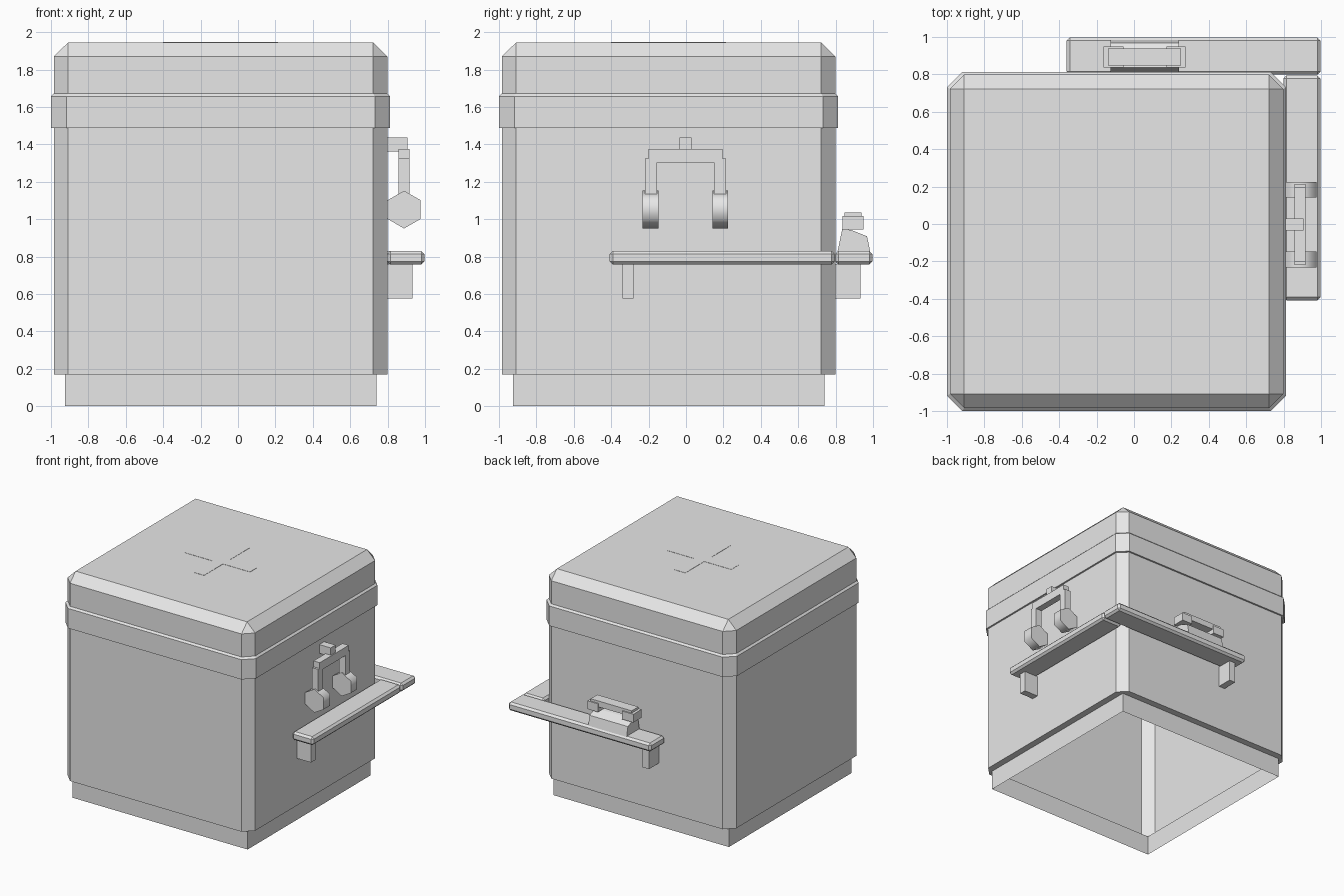
import bpy, bmesh, math
from mathutils import Matrix, Vector

if "Cube" in bpy.data.objects:
    bpy.data.objects.remove(bpy.data.objects["Cube"])

C = -0.093  # centre of the main box in x and y
grey = bpy.data.materials.new("plain grey")
grey.diffuse_color = (0.8, 0.8, 0.8, 1)
grey.use_nodes = True
grey.node_tree.nodes["Principled BSDF"].inputs["Base Color"].default_value = grey.diffuse_color


def finish(name, bm):
    me = bpy.data.meshes.new(name)
    bm.to_mesh(me)
    bm.free()
    me.materials.append(grey)
    ob = bpy.data.objects.new(name, me)
    bpy.context.collection.objects.link(ob)
    return ob


def box(name, x, y, z, bevel=0):
    bm = bmesh.new()
    bmesh.ops.create_cube(bm, size=1)
    for v in bm.verts:
        v.co = [(a + b) / 2 + c * (b - a) for (a, b), c in zip((x, y, z), v.co)]
    if bevel:
        bmesh.ops.bevel(bm, geom=bm.edges[:], offset=bevel, segments=1, affect='EDGES')
    return finish(name, bm)


def prism(name, points, depth):
    """Extrude a flat outline along a vector."""
    bm = bmesh.new()
    f = bm.faces.new([bm.verts.new(p) for p in points])
    ext = bmesh.ops.extrude_face_region(bm, geom=[f], use_keep_orig=True)
    bmesh.ops.translate(bm, vec=depth, verts=[g for g in ext["geom"] if isinstance(g, bmesh.types.BMVert)])
    bmesh.ops.recalc_face_normals(bm, faces=bm.faces[:])
    return finish(name, bm)


# Main box: chamfered square rings lofted upward, open underneath
def ring(bm, half, flat, z):
    pts = [(half, -flat), (half, flat), (flat, half), (-flat, half),
           (-half, flat), (-half, -flat), (-flat, -half), (flat, -half)]
    return [bm.verts.new((C + x, C + y, z)) for x, y in pts]


bm = bmesh.new()
levels = [(0.833, 0.833, 0), (0.833, 0.833, 0.17), (0.891, 0.815, 0.17),
          (0.891, 0.815, 1.487), (0.906, 0.825, 1.487), (0.906, 0.825, 1.657),
          (0.891, 0.815, 1.672), (0.891, 0.815, 1.87), (0.815, 0.815, 1.945)]
rings = [ring(bm, *lv) for lv in levels]
for a, b in zip(rings, rings[1:]):
    for i in range(8):
        j = (i + 1) % 8
        bm.faces.new((a[i], a[j], b[j], b[i]))
bm.faces.new(rings[-1])
bmesh.ops.remove_doubles(bm, verts=bm.verts[:], dist=1e-5)
finish("box_shell", bm)

# Roof marking: thin ring and cross plates
bm = bmesh.new()
loops = []
for r in (0.485, 0.39):
    loops.append([bm.verts.new((C + r * math.cos(math.tau * i / 20),
                                C + r * math.sin(math.tau * i / 20), 1.947)) for i in range(20)])
for i in range(20):
    j = (i + 1) % 20
    bm.faces.new((loops[0][i], loops[0][j], loops[1][j], loops[1][i]))
finish("roof_ring", bm)
w, l = 0.051, 0.308
cross = [(w, w), (w, l), (-w, l), (-w, w), (-l, w), (-l, -w),
         (-w, -w), (-w, -l), (w, -l), (w, -w), (l, -w), (l, w)]
prism("roof_cross", [(C + x, C + y, 1.945) for x, y in cross], Vector((0, 0, 0.002)))

# Corner shelves with brackets
box("right_shelf", (0.798, 0.997), (-0.408, 0.795), (0.757, 0.83), 0.017)
box("back_shelf", (-0.36, 0.997), (0.798, 0.997), (0.757, 0.83), 0.017)
box("right_bracket", (0.798, 0.932), (-0.34, -0.28), (0.575, 0.76))
box("back_bracket", (-0.30, -0.24), (0.798, 0.932), (0.575, 0.76))

# Headset hanging from a peg on the right wall
box("headset_peg", (0.798, 0.907), (-0.036, 0.03), (1.362, 1.437))
box("headset_band", (0.857, 0.917), (-0.2, 0.194), (1.303, 1.375))
for side, s in (("front", -1), ("back", 1)):
    y = sorted((-0.003 + s * 0.153, -0.003 + s * 0.217))
    box(side + "_headset_arm", (0.857, 0.917), y, (1.08, 1.325))
    bm = bmesh.new()
    turn = (Matrix.Translation((0.888, -0.003 + s * 0.186, 1.051))
            @ Matrix.Rotation(math.pi / 2, 4, 'X') @ Matrix.Rotation(math.pi / 6, 4, 'Z'))
    bmesh.ops.create_cone(bm, cap_ends=True, segments=6, radius1=0.101, radius2=0.101, depth=0.085)
    # point of the hexagon faces up
    top = max(v.co.y for v in bm.verts)
    if top < 0.1:
        bmesh.ops.rotate(bm, verts=bm.verts[:], matrix=Matrix.Rotation(math.pi / 6, 3, 'Z'))
    turn = turn @ Matrix.Rotation(-math.pi / 6, 4, 'Z')
    bmesh.ops.transform(bm, matrix=turn, verts=bm.verts[:])
    for f in bm.faces:
        f.smooth = len(f.verts) == 4
    for e in bm.edges:
        e.smooth = all(f.smooth for f in e.link_faces)
    finish(side + "_ear_cup", bm)

# Telephone on the back shelf
side = [(0.81, 0.825), (0.985, 0.825), (0.968, 0.908), (0.888, 0.94), (0.836, 0.95)]
prism("phone_base", [(-0.125, y, z) for y, z in side], Vector((0.365, 0, 0)))
box("phone_handle", (-0.14, 0.25), (0.847, 0.938), (0.985, 1.036))
box("phone_earpiece", (-0.163, -0.056), (0.836, 0.948), (0.945, 1.016))
box("phone_mouthpiece", (0.174, 0.275), (0.836, 0.948), (0.945, 1.016))
